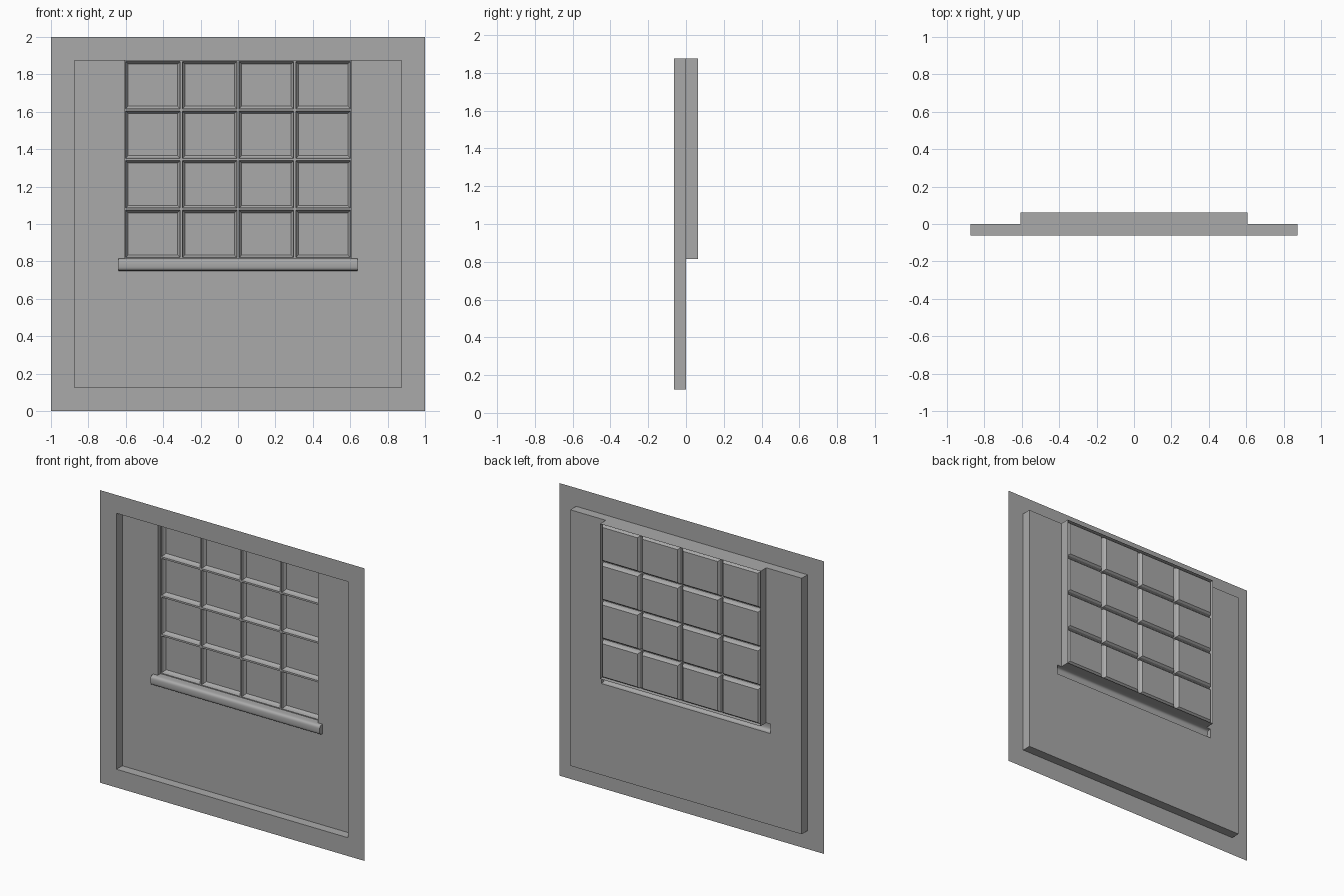
import bpy, bmesh, math

cube = bpy.data.objects.get("Cube")
if cube:
    bpy.data.objects.remove(cube, do_unlink=True)

# One plaster grey for everything
grey = bpy.data.materials.new("plaster_grey")
grey.use_nodes = True
colour = (0.4, 0.4, 0.4, 1)
grey.diffuse_color = colour
grey.node_tree.nodes["Principled BSDF"].inputs["Base Color"].default_value = colour

# Main measurements: half widths, heights and depths
WALL_Y, PANEL_Y, GLASS_Y, BAR_Y = -0.0625, 0.0, 0.0625, 0.03
RECESS = (-0.875, 0.875, 0.125, 1.875)
WINDOW = (-0.607, 0.607, 0.815, 1.875)
SILL = (-0.64, 0.64, 0.75, 0.815)


def finish(name, bm):
    bmesh.ops.remove_doubles(bm, verts=bm.verts, dist=1e-5)
    mesh = bpy.data.meshes.new(name)
    bm.to_mesh(mesh)
    bm.free()
    mesh.materials.append(grey)
    obj = bpy.data.objects.new(name, mesh)
    bpy.context.collection.objects.link(obj)
    return obj


def rect(bm, box, y, inset=0):
    """Counter-clockwise corners as seen from the front."""
    x0, x1, z0, z1 = box
    x0, x1, z0, z1 = x0 + inset, x1 - inset, z0 + inset, z1 - inset
    return [bm.verts.new((x, y, z)) for x, z in ((x0, z0), (x1, z0), (x1, z1), (x0, z1))]


def bridge(bm, outer, inner):
    """Quads between two rings with the same number of corners."""
    n = len(outer)
    for i in range(n):
        j = (i + 1) % n
        bm.faces.new((outer[i], outer[j], inner[j], inner[i]))


# Flat wall sheet around the recess
bm = bmesh.new()
bridge(bm, rect(bm, (-1, 1, 0, 2), WALL_Y), rect(bm, RECESS, WALL_Y))
finish("wall_surround", bm)

# Sides of the recess
bm = bmesh.new()
bridge(bm, rect(bm, RECESS, WALL_Y), rect(bm, RECESS, PANEL_Y))
finish("recess_sides", bm)

# Back panel of the recess, notched for the window and the hollow sill
bm = bmesh.new()
r, w, s = RECESS[1], WINDOW[1], SILL[1]
right_half = [(r, RECESS[2]), (r, RECESS[3]), (w, RECESS[3]), (w, WINDOW[2]),
              (s, SILL[3]), (s, SILL[2])]
outline = right_half + [(-x, z) for x, z in reversed(right_half)]
bm.faces.new([bm.verts.new((x, PANEL_Y, z)) for x, z in outline])
finish("recess_panel", bm)

# Window reveal
bm = bmesh.new()
bridge(bm, rect(bm, WINDOW, PANEL_Y), rect(bm, WINDOW, GLASS_Y))
finish("window_reveal", bm)

# Glazing: each cell steps back from its bars to the pane
bm = bmesh.new()
COLS = ROWS = 4
dx = (WINDOW[1] - WINDOW[0]) / COLS
dz = (WINDOW[3] - WINDOW[2]) / ROWS
steps = [(0.006, BAR_Y), (0.010, 0.050), (0.020, GLASS_Y)]
for col in range(COLS):
    for row in range(ROWS):
        x, z = WINDOW[0] + col * dx, WINDOW[2] + row * dz
        cell = (x, x + dx, z, z + dz)
        ring = rect(bm, cell, BAR_Y)
        for inset, y in steps:
            inner = rect(bm, cell, y, inset)
            bridge(bm, ring, inner)
            ring = inner
        bm.faces.new(ring)
finish("window_panes", bm)

# Rounded sill, open at the back
bm = bmesh.new()
DEPTH, SEGMENTS = 0.032, 16
mid, half = (SILL[2] + SILL[3]) / 2, (SILL[3] - SILL[2]) / 2
profile = []
for i in range(SEGMENTS + 1):
    a = math.pi * i / SEGMENTS
    c, sn = math.cos(a), max(math.sin(a), 0)
    z = mid + half * math.copysign(abs(c) ** 0.6, c)
    profile.append((PANEL_Y - DEPTH * sn ** 0.6, z))
ends = [[bm.verts.new((x, y, z)) for y, z in profile] for x in SILL[:2]]
for i in range(SEGMENTS):
    bm.faces.new((ends[0][i], ends[0][i + 1], ends[1][i + 1], ends[1][i]))
bm.faces.new(ends[0][::-1])
bm.faces.new(ends[1])
sill = finish("window_sill", bm)
bpy.ops.object.select_all(action="DESELECT")
sill.select_set(True)
bpy.context.view_layer.objects.active = sill
bpy.ops.object.shade_smooth_by_angle(angle=math.radians(40))
